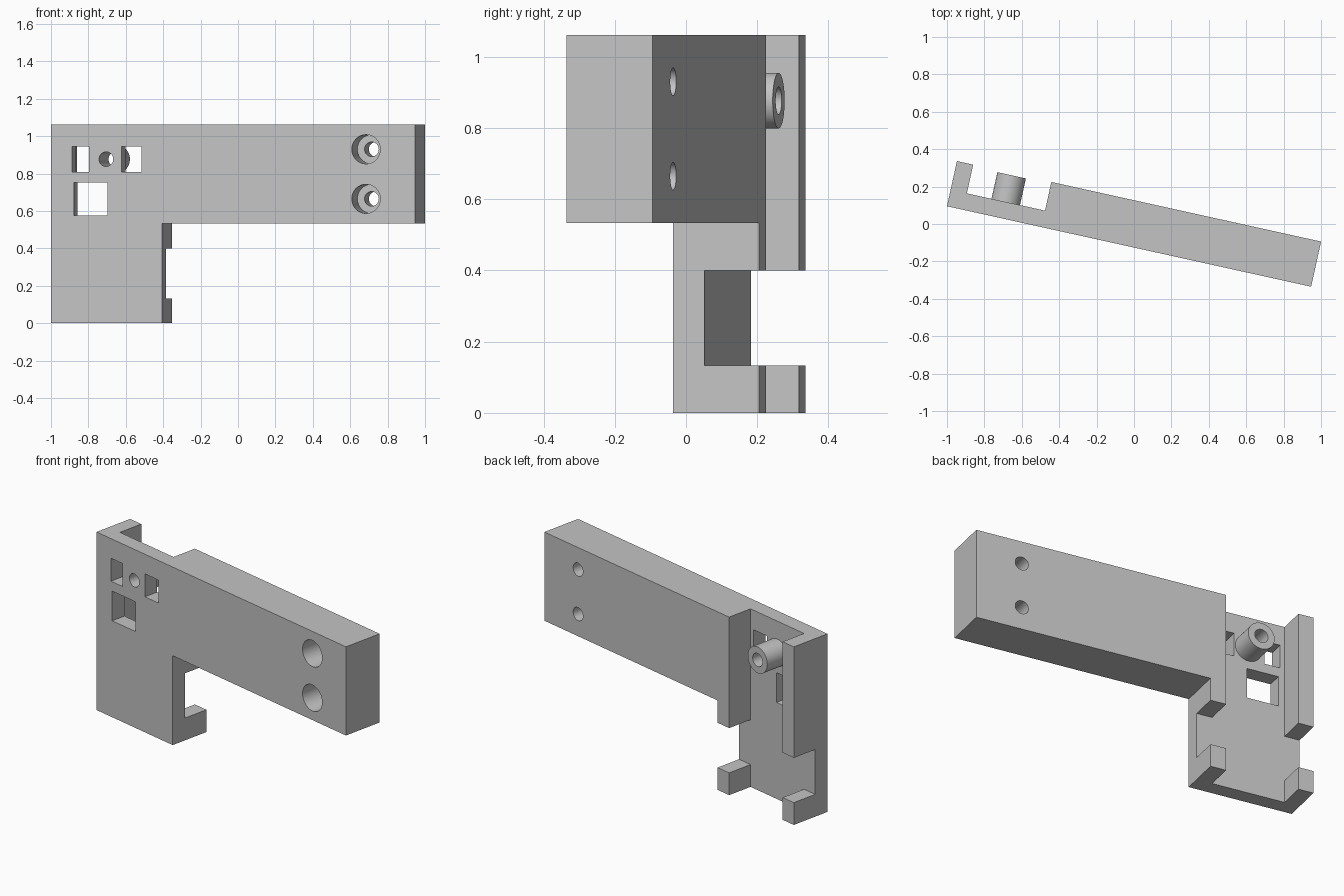
import bpy
from math import radians
from mathutils import Matrix

cube = bpy.data.objects.get("Cube")
if cube:
    bpy.data.objects.remove(cube, do_unlink=True)

LENGTH, DEPTH, HEIGHT = 1.994, 0.247, 1.062
PLATE = 0.09      # thickness of the front plate
LEG = 0.609       # width of the leg
ARM_Z = 0.533     # underside of the arm
OVER = 0.1        # cutter overshoot

grey = bpy.data.materials.new("plain_grey")
grey.use_nodes = True
grey.diffuse_color = (0.55, 0.55, 0.55, 1)
grey.node_tree.nodes["Principled BSDF"].inputs["Base Color"].default_value = (0.55, 0.55, 0.55, 1)


def box(name, x, y, z):
    """Box from (low, high) ranges, in the bracket's own straight frame."""
    bpy.ops.mesh.primitive_cube_add(size=1)
    ob = bpy.context.object
    ob.name = name
    size = [b - a for a, b in (x, y, z)]
    mid = [(a + b) / 2 for a, b in (x, y, z)]
    ob.data.transform(Matrix.Translation(mid) @ Matrix.Diagonal((*size, 1)))
    ob.data.materials.append(grey)
    return ob


def rod(name, x, z, radius, y):
    """Cylinder running front to back over the range y."""
    bpy.ops.mesh.primitive_cylinder_add(vertices=48, radius=radius, depth=y[1] - y[0])
    ob = bpy.context.object
    ob.name = name
    ob.data.transform(Matrix.Translation((x, sum(y) / 2, z)) @ Matrix.Rotation(radians(90), 4, 'X'))
    ob.data.materials.append(grey)
    return ob


def combine(body, tool, operation='DIFFERENCE'):
    mod = body.modifiers.new(tool.name, 'BOOLEAN')
    mod.operation, mod.object, mod.solver = operation, tool, 'EXACT'
    bpy.context.view_layer.objects.active = body
    bpy.ops.object.modifier_apply(modifier=mod.name)
    bpy.data.objects.remove(tool, do_unlink=True)


# Solid block, trimmed to an arm with a leg
bracket = box("bracket", (0, LENGTH), (0, DEPTH), (0, HEIGHT))
through = (-OVER, DEPTH + OVER)
behind = (PLATE, DEPTH + OVER)
combine(bracket, box("under_arm", (LEG, LENGTH + OVER), through, (-OVER, ARM_Z)))

# Channel down the back of the leg, and the gap across its side lips
combine(bracket, box("channel", (0.089, 0.517), behind, (-OVER, HEIGHT + OVER)))
combine(bracket, box("lip_gap", (-OVER, LEG + OVER), behind, (0.133, 0.4)))

# Hollow post inside the channel
POST_X, POST_Z = 0.302, 0.877
combine(bracket, rod("post", POST_X, POST_Z, 0.078, (PLATE / 2, 0.236)), 'UNION')
combine(bracket, rod("post_bore", POST_X, POST_Z, 0.039, through))

# Rectangular windows through the plate
for x, z in (((0.115, 0.208), (0.808, 0.945)),
             ((0.387, 0.495), (0.808, 0.945)),
             ((0.125, 0.310), (0.575, 0.752))):
    combine(bracket, box("window", x, (-OVER, PLATE + 0.05), z))

# Counterbored screw holes at the end of the arm
for z in (0.93, 0.665):
    combine(bracket, rod("screw_hole", 1.725, z, 0.039, through))
    combine(bracket, rod("counterbore", 1.725, z, 0.078, (-OVER, 0.14)))

# Turn the bracket to its resting angle
bracket.data.transform(Matrix.Translation((-1, 0.095, 0)) @ Matrix.Rotation(radians(-12.46), 4, 'Z'))
bpy.ops.object.select_all(action='DESELECT')
bracket.select_set(True)
bpy.context.view_layer.objects.active = bracket
bpy.ops.object.shade_smooth_by_angle(angle=radians(30))
